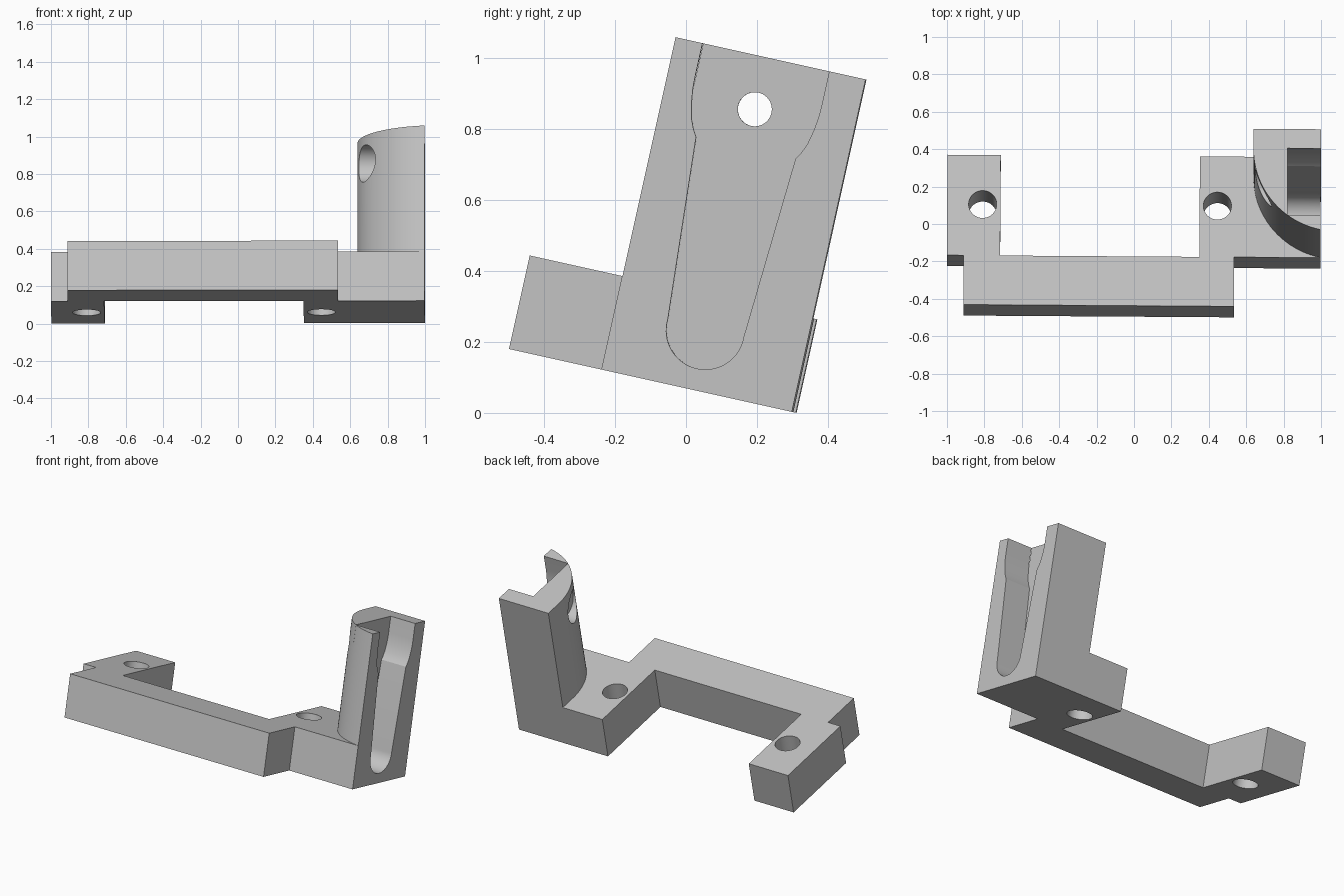
import bpy, bmesh, math
from mathutils import Matrix

if "Cube" in bpy.data.objects:
    bpy.data.objects.remove(bpy.data.objects["Cube"], do_unlink=True)

grey = bpy.data.materials.new("light_grey")
grey.use_nodes = True
grey.diffuse_color = (0.55, 0.55, 0.55, 1)
grey.node_tree.nodes["Principled BSDF"].inputs["Base Color"].default_value = (0.55, 0.55, 0.55, 1)


def prism(name, outline, axis, low, high):
    """Extrude a 2D outline along x (outline in y, z) or z (outline in x, y)."""
    bm = bmesh.new()
    place = (lambda a, b: (low, a, b)) if axis == "x" else (lambda a, b: (a, b, low))
    face = bm.faces.new([bm.verts.new(place(a, b)) for a, b in outline])
    top = bmesh.ops.extrude_face_region(bm, geom=[face])["geom"]
    step = (high - low, 0, 0) if axis == "x" else (0, 0, high - low)
    bmesh.ops.translate(bm, vec=step, verts=[v for v in top if isinstance(v, bmesh.types.BMVert)])
    bmesh.ops.recalc_face_normals(bm, faces=bm.faces)
    mesh = bpy.data.meshes.new(name)
    bm.to_mesh(mesh)
    bm.free()
    mesh.materials.append(grey)
    obj = bpy.data.objects.new(name, mesh)
    bpy.context.collection.objects.link(obj)
    return obj


def arc(cx, cy, radius, start, end, steps):
    angles = [start + (end - start) * i / steps for i in range(steps + 1)]
    return [(cx + radius * math.cos(a), cy + radius * math.sin(a)) for a in angles]


def circle(cx, cy, radius):
    return arc(cx, cy, radius, 0, math.tau, 48)[:-1]


def combine(target, other, operation):
    mod = target.modifiers.new(other.name, "BOOLEAN")
    mod.operation, mod.solver, mod.object = operation, "EXACT", other
    bpy.context.view_layer.objects.active = target
    bpy.ops.object.modifier_apply(modifier=mod.name)
    bpy.data.objects.remove(other, do_unlink=True)


BACK, FRONT, BAR_FRONT = 0.0, -0.55, -0.82
LEFT, RIGHT = -1.0, 0.997
BASE_TOP, TOWER_TOP = 0.27, 0.96

# Base: long bar with two feet reaching back
bracket = prism("bracket", [
    (LEFT, BACK), (LEFT, FRONT), (-0.91, FRONT), (-0.91, BAR_FRONT),
    (0.537, BAR_FRONT), (0.537, FRONT), (RIGHT, FRONT), (RIGHT, BACK),
    (0.35, BACK), (0.35, FRONT), (-0.715, FRONT), (-0.715, BACK)], "z", 0, BASE_TOP)

# Tower with a rounded inner side
radius, cx, cy = 0.45, 1.087, -0.108
end = math.pi + math.acos((cx - RIGHT) / radius)
tower = prism("tower", [(RIGHT, BACK), (cx - radius, BACK)]
              + arc(cx, cy, radius, math.pi, end, 32), "z", 0.1, TOWER_TOP)
combine(bracket, tower, "UNION")

# Open-topped pocket in the outer side, symmetric about its centre line
mid = -0.288
half = [(0.1435, 0.698), (0.155, 0.717), (0.167, 0.745), (0.177, 0.79),
        (0.182, 0.83), (0.183, 0.86), (0.183, 1.1)]
pocket = [(mid + w, z) for w, z in half]
pocket += [(mid - w, z) for w, z in reversed(half)]
pocket += arc(mid, 0.171, 0.11, math.pi - 0.06, math.tau + 0.06, 32)
combine(bracket, prism("pocket", pocket, "x", 0.82, 1.2), "DIFFERENCE")

# Cross hole and its counterbore from the rounded side
combine(bracket, prism("cross_hole", circle(mid, 0.81, 0.048), "x", 0.5, 1.2), "DIFFERENCE")
combine(bracket, prism("counterbore", circle(mid, 0.81, 0.1), "x", 0.5, 0.75), "DIFFERENCE")

# Mounting holes through the feet
for x in (-0.81, 0.445):
    combine(bracket, prism("foot_hole", circle(x, -0.27, 0.075), "z", -0.2, 0.5), "DIFFERENCE")

# Lean the bracket back, with a very slight turn
pose = (Matrix.Translation((0, 0.305, 0.0015)) @ Matrix.Rotation(math.radians(-12.52), 4, "X")
        @ Matrix.Translation((0, -0.4, 0)) @ Matrix.Rotation(-0.0069, 4, "Z")
        @ Matrix.Translation((0, 0.4, 0)))
bracket.data.transform(pose)

# Smooth the round faces, keep edges sharp
bpy.ops.object.select_all(action="DESELECT")
bracket.select_set(True)
bpy.context.view_layer.objects.active = bracket
bpy.ops.object.shade_smooth_by_angle(angle=math.radians(20))
